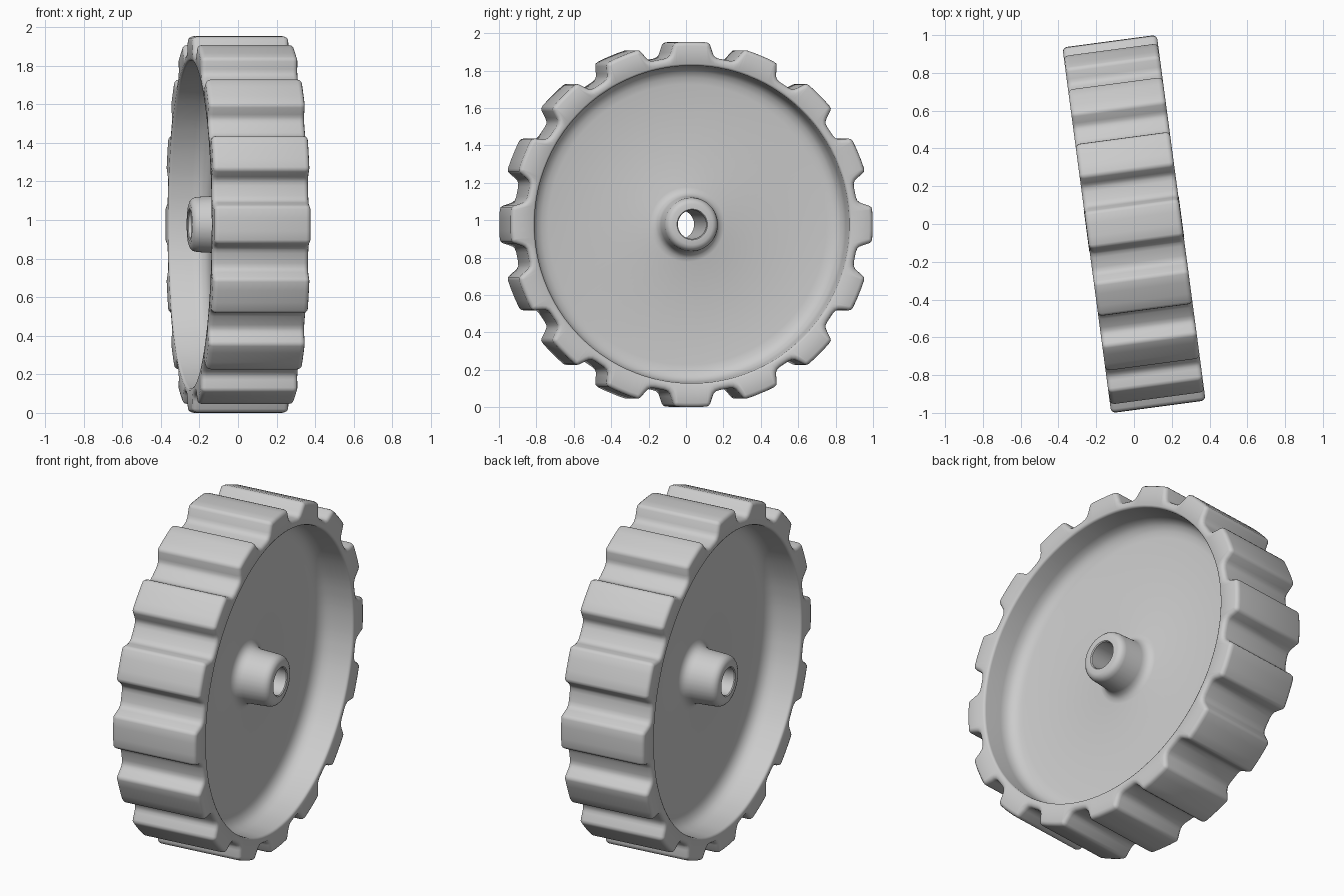
import bpy, bmesh
from math import radians, sin, cos
from mathutils import Matrix, Vector

cube = bpy.data.objects.get("Cube")
if cube:
    bpy.data.objects.remove(cube, do_unlink=True)

TEETH = 16
HALF_WIDTH = 0.252
RADIUS = 0.977
PITCH = 360 / TEETH

# Half a tooth: degrees from its middle, radius
half_tooth = [(2, RADIUS), (4.7, RADIUS), (5.5, 0.973), (6.0, 0.962), (7.0, 0.926),
              (7.5, 0.912), (8.3, 0.902), (9.6, 0.898)]
tooth = [(-a, r) for a, r in reversed(half_tooth)] + half_tooth
outline = [(radians(i * PITCH + a), r) for i in range(TEETH) for a, r in tooth]
gear = [Vector((r * sin(a), r * cos(a))) for a, r in outline]


def gear_ring(inset):
    """Toothed outline moved inward along its normals."""
    ring = []
    for i, p in enumerate(gear):
        t = (gear[(i + 1) % len(gear)] - gear[i - 1]).normalized()
        ring.append(p + Vector((-t.y, t.x)) * -inset)
    return ring


def round_ring(radius):
    return [Vector((radius * sin(a), radius * cos(a))) for a, _ in outline]


# Rounded tread edge: inset, distance from the middle plane
edge = [(0, HALF_WIDTH - 0.025), (0.003, HALF_WIDTH - 0.013),
        (0.01, HALF_WIDTH - 0.004), (0.022, HALF_WIDTH)]

# Lip, inner wall, web, hub and bore: radius, distance from the middle plane
section = [(0.86, HALF_WIDTH), (0.852, 0.247), (0.849, 0.238), (0.845, 0.13),
           (0.835, 0.095), (0.815, 0.07), (0.785, 0.056), (0.75, 0.05),
           (0.2, 0.05), (0.175, 0.057), (0.157, 0.075), (0.149, 0.1),
           (0.143, 0.215), (0.137, 0.235), (0.125, 0.248), (0.11, 0.254),
           (0.082, 0.254), (0.077, 0.249)]

side = [(gear_ring(d), x) for d, x in edge] + [(round_ring(r), x) for r, x in section]
rings = side + [(ring, -x) for ring, x in reversed(side)]

# Skin neighbouring rings into one closed wheel
bm = bmesh.new()
loops = [[bm.verts.new((x, p.x, p.y)) for p in ring] for ring, x in rings]
count = len(gear)
for k, a in enumerate(loops):
    b = loops[(k + 1) % len(loops)]
    for i in range(count):
        j = (i + 1) % count
        bm.faces.new((a[i], a[j], b[j], b[i]))
bmesh.ops.recalc_face_normals(bm, faces=bm.faces)

# Stand the wheel up, turned slightly
bm.transform(Matrix.Translation((0, 0, RADIUS)) @ Matrix.Rotation(radians(7.6), 4, "Z"))
mesh = bpy.data.meshes.new("toothed_wheel")
bm.to_mesh(mesh)
bm.free()
wheel = bpy.data.objects.new("toothed_wheel", mesh)
bpy.context.collection.objects.link(wheel)

# Plain grey
grey = bpy.data.materials.new("light_grey")
grey.use_nodes = True
colour = (0.6, 0.6, 0.6, 1)
grey.diffuse_color = colour
for node in grey.node_tree.nodes:
    if node.type == "BSDF_PRINCIPLED":
        node.inputs["Base Color"].default_value = colour
mesh.materials.append(grey)

for obj in bpy.context.selected_objects:
    obj.select_set(False)
wheel.select_set(True)
bpy.context.view_layer.objects.active = wheel
bpy.ops.object.shade_smooth_by_angle(angle=radians(40))
